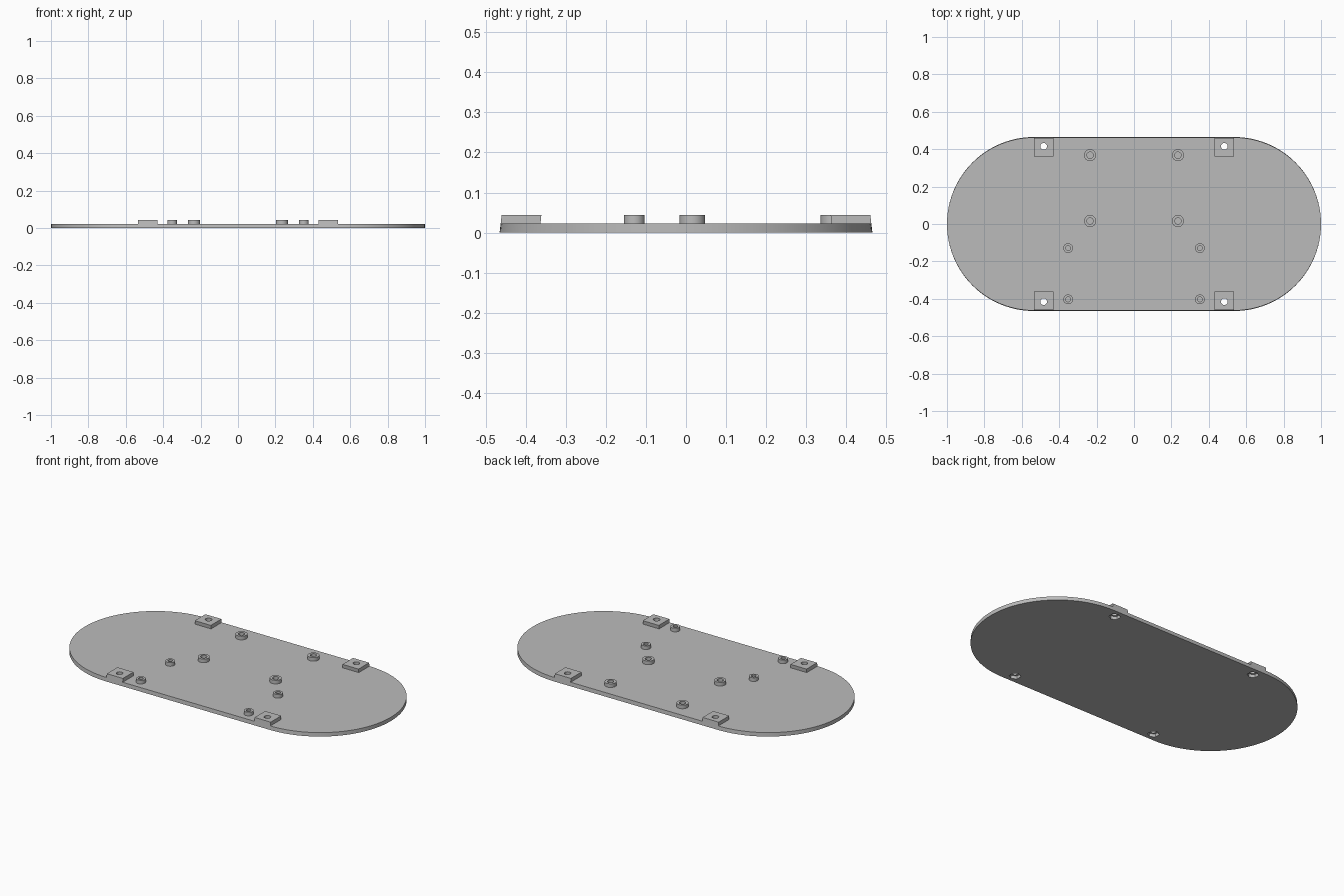
import bpy
import bmesh
import math
from mathutils import Matrix

default = bpy.data.objects.get("Cube")
if default:
    bpy.data.objects.remove(default, do_unlink=True)

END_RADIUS = 0.465
HALF_LENGTH = 1.0
PLATE_TOP = 0.0225
RAISED_TOP = 0.044
DRAFT = 0.13          # inward lean of the long edges per unit of height
HOLE_X, HOLE_Y = 0.483, 0.415

grey = bpy.data.materials.new("light grey plastic")
grey.use_nodes = True
colour = (0.5, 0.5, 0.5, 1)
grey.diffuse_color = colour
grey.node_tree.nodes["Principled BSDF"].inputs["Base Color"].default_value = colour


def finish(name, bm):
    """Turn a bmesh into a named grey object."""
    bmesh.ops.recalc_face_normals(bm, faces=bm.faces)
    mesh = bpy.data.meshes.new(name)
    bm.to_mesh(mesh)
    bm.free()
    mesh.materials.append(grey)
    obj = bpy.data.objects.new(name, mesh)
    bpy.context.collection.objects.link(obj)
    return obj


def prism(name, outline, z0, z1):
    """Extrude an outline upwards, with leaning long edges."""
    bm = bmesh.new()
    base = bm.faces.new([bm.verts.new((x, y, z0)) for x, y in outline])
    walls = bmesh.ops.extrude_face_region(bm, geom=[base])["geom"]
    for v in walls:
        if isinstance(v, bmesh.types.BMVert):
            v.co.z = z1
    for v in bm.verts:
        v.co.y *= 1 - DRAFT * v.co.z * 2
    return finish(name, bm)


def cut(obj, x, y, radius, sides, z0, z1):
    """Cut a vertical hole out of an object."""
    bm = bmesh.new()
    bmesh.ops.create_cone(bm, cap_ends=True, segments=sides, radius1=radius,
                          radius2=radius, depth=z1 - z0,
                          matrix=Matrix.Translation((x, y, (z0 + z1) / 2)))
    cutter = finish("hole_cutter", bm)
    cutter.hide_render = True
    mod = obj.modifiers.new("hole", "BOOLEAN")
    mod.operation = "DIFFERENCE"
    mod.solver = "EXACT"
    mod.object = cutter
    bpy.context.view_layer.objects.active = obj
    bpy.ops.object.modifier_apply(modifier=mod.name)
    bpy.data.objects.remove(cutter, do_unlink=True)


def standoff(name, x, y, radius, bore):
    """Lathe a short hollow post standing on the plate."""
    bm = bmesh.new()
    low = PLATE_TOP - 0.001
    profile = [(bore, low), (bore, RAISED_TOP), (radius, RAISED_TOP), (radius, low)]
    verts = [bm.verts.new((x + r, y, z)) for r, z in profile]
    edges = [bm.edges.new(pair) for pair in zip(verts, verts[1:])]
    bmesh.ops.spin(bm, geom=verts + edges, cent=(x, y, 0), axis=(0, 0, 1),
                   angle=math.tau, steps=32)
    bmesh.ops.remove_doubles(bm, verts=bm.verts, dist=0.0001)
    return finish(name, bm)


# Base plate with two round ends
STEPS = 48
centre = HALF_LENGTH - END_RADIUS
outline = []
for side, start in ((1, -math.pi / 2), (-1, math.pi / 2)):
    for i in range(STEPS + 1):
        a = start + math.pi * i / STEPS
        outline.append((side * centre + END_RADIUS * math.cos(a),
                        END_RADIUS * math.sin(a)))
plate = prism("base_plate", outline, 0, PLATE_TOP)
parts = [plate]

# Corner tabs with screw holes, and nut pockets underneath
for sx, xname in ((1, "left"), (-1, "right")):
    for sy, yname in ((1, "back"), (-1, "front")):
        corners = [(sx * x, sy * y) for x, y in
                   ((0.43, 0.365), (0.535, 0.365), (0.535, END_RADIUS), (0.43, END_RADIUS))]
        tab = prism(f"{yname}_{xname}_tab", corners, PLATE_TOP, RAISED_TOP)
        x, y = sx * HOLE_X, sy * HOLE_Y
        cut(tab, x, y, 0.018, 24, 0, 0.1)
        cut(plate, x, y, 0.032, 6, -0.05, PLATE_TOP - 0.004)
        cut(plate, x, y, 0.018, 24, -0.05, 0.1)
        parts.append(tab)

    # Hollow mounting posts
    for y, yname in ((0.368, "back"), (0.016, "middle")):
        parts.append(standoff(f"{yname}_{xname}_large_post", sx * 0.235, y, 0.032, 0.017))
    for y, yname in ((-0.129, "middle"), (-0.403, "front")):
        parts.append(standoff(f"{yname}_{xname}_small_post", sx * 0.352, y, 0.026, 0.013))

# Smooth round walls, keep edges sharp
bpy.ops.object.select_all(action="DESELECT")
for part in parts:
    part.select_set(True)
bpy.context.view_layer.objects.active = plate
bpy.ops.object.shade_smooth_by_angle(angle=math.radians(30))
